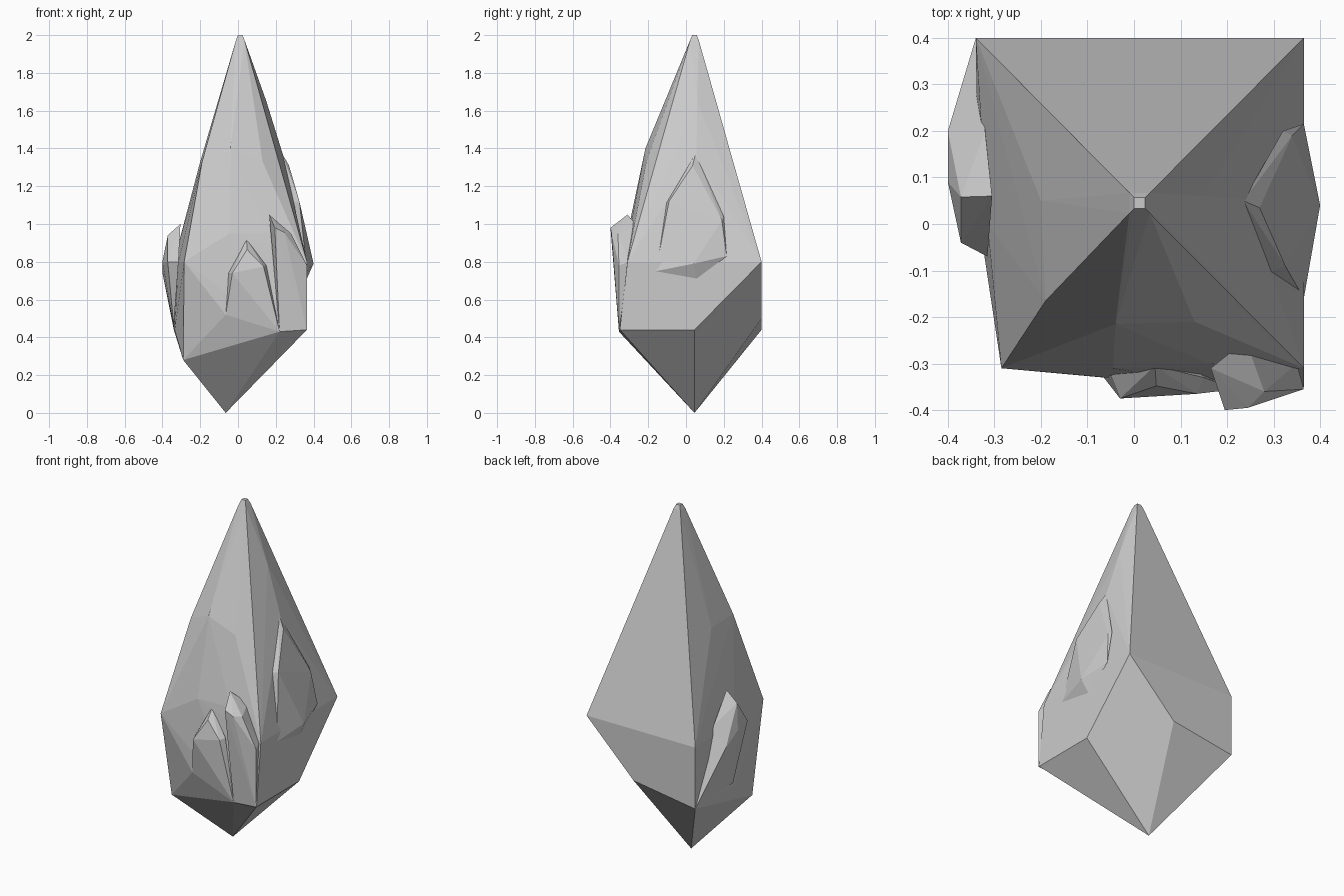
import bpy, bmesh, math


def faceted(name, points):
    """Cut stone: wrap flat facets around a few corner points."""
    bm = bmesh.new()
    for p in points:
        bm.verts.new(p)
    bmesh.ops.convex_hull(bm, input=bm.verts[:])
    loose = [v for v in bm.verts if not v.link_faces]
    bmesh.ops.delete(bm, geom=loose, context='VERTS')
    bmesh.ops.dissolve_limit(bm, angle_limit=math.radians(0.5),
                             verts=bm.verts[:], edges=bm.edges[:])
    bmesh.ops.recalc_face_normals(bm, faces=bm.faces[:])
    mesh = bpy.data.meshes.new(name)
    bm.to_mesh(mesh)
    bm.free()
    obj = bpy.data.objects.new(name, mesh)
    bpy.context.collection.objects.link(obj)
    return obj


def square(cx, cy, half, z):
    return [(cx + sx * half, cy + sy * half, z) for sx in (-1, 1) for sy in (-1, 1)]


# Main crystal: blunt tip, shoulder bends, girdle and pointed base
tip = square(0.012, 0.045, 0.012, 2.0) + square(0.012, 0.045, 0.022, 1.975)
shoulder = [(-0.19, -0.165, 1.33), (-0.04, -0.215, 1.40), (0.13, -0.21, 1.33),
            (0.15, 0.06, 1.65), (0.24, 0.055, 1.36), (-0.2, 0.05, 1.33)]
girdle = [(-0.285, -0.31, 0.80), (-0.045, -0.31, 0.95), (0.16, -0.30, 0.95),
          (0.365, -0.31, 0.80), (0.365, 0.04, 0.80), (0.365, 0.20, 0.80),
          (0.365, 0.40, 0.80), (-0.34, 0.40, 0.80), (-0.315, 0.0, 0.80)]
base = [(-0.29, -0.20, 0.28), (-0.065, -0.33, 0.52), (0.22, -0.355, 0.43),
        (0.365, -0.35, 0.44), (0.365, 0.045, 0.44), (0.06, 0.40, 0.50),
        (-0.34, 0.40, 0.44), (-0.335, 0.02, 0.44), (-0.065, 0.045, 0.0)]
faceted("main_crystal", tip + shoulder + girdle + base)

# Raised shard on the right side
faceted("right_shard", [
    (0.235, 0.05, 1.37), (0.27, 0.035, 1.31), (0.275, -0.11, 1.11),
    (0.325, -0.09, 1.12), (0.32, 0.20, 1.04), (0.34, 0.19, 1.02),
    (0.365, -0.16, 0.75), (0.40, 0.04, 0.79), (0.365, 0.215, 0.83),
    (0.36, 0.06, 0.70)])

# Raised shard on the left side
faceted("left_shard", [
    (-0.305, 0.06, 1.0), (-0.372, 0.058, 0.94), (-0.40, 0.09, 0.80),
    (-0.40, 0.20, 0.74), (-0.372, -0.04, 0.80), (-0.315, -0.07, 0.80),
    (-0.34, 0.05, 0.46), (-0.34, 0.40, 0.44), (-0.32, 0.2, 0.85)])

# Small shard at the front
faceted("front_shard", [
    (0.045, -0.305, 0.92), (0.048, -0.348, 0.865), (-0.05, -0.325, 0.74),
    (-0.03, -0.375, 0.74), (0.135, -0.365, 0.775), (0.15, -0.33, 0.78),
    (-0.065, -0.33, 0.52), (0.22, -0.355, 0.43), (0.08, -0.25, 0.6)])

# Shard on the front right corner
faceted("corner_shard", [
    (0.165, -0.31, 1.05), (0.195, -0.40, 0.98), (0.245, -0.395, 0.955),
    (0.28, -0.36, 0.95), (0.365, -0.355, 0.78), (0.365, -0.355, 0.44),
    (0.22, -0.355, 0.43), (0.35, -0.30, 0.80), (0.24, -0.25, 0.98)])
